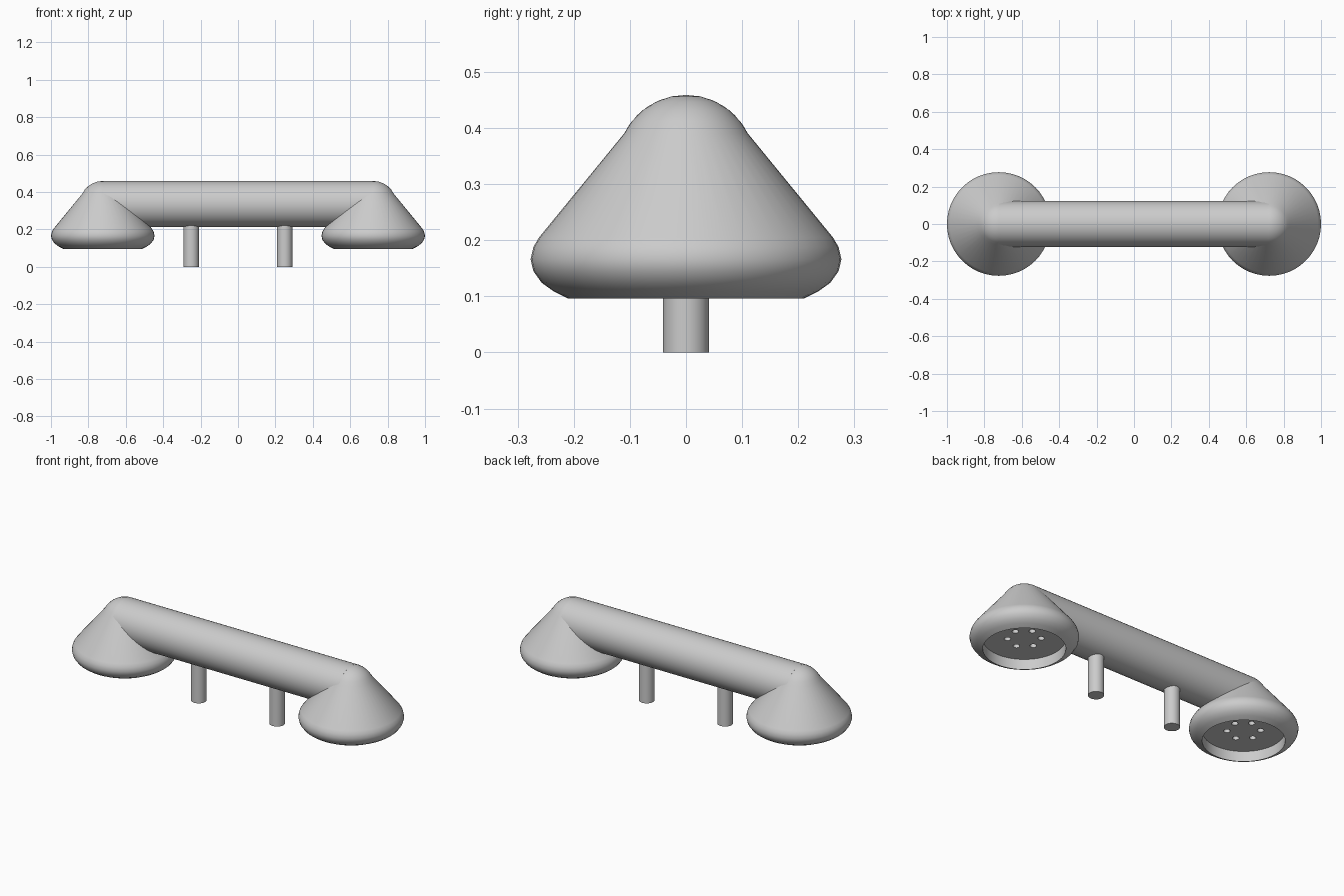
import bpy, bmesh
from math import sin, cos, pi, radians
from mathutils import Matrix, Vector

if "Cube" in bpy.data.objects:
    bpy.data.objects.remove(bpy.data.objects["Cube"], do_unlink=True)

HEAD_X = 0.723      # distance of each end piece from the middle
BAR_R = 0.123       # handle radius
BAR_Z = 0.336       # handle height
FLOOR_Z = 0.155     # recessed face of each end piece

grey = bpy.data.materials.new("plain grey")
grey.use_nodes = True
grey.diffuse_color = (0.6, 0.6, 0.6, 1)
grey.node_tree.nodes["Principled BSDF"].inputs["Base Color"].default_value = (0.6, 0.6, 0.6, 1)


def finish(bm, name):
    bmesh.ops.recalc_face_normals(bm, faces=bm.faces)
    mesh = bpy.data.meshes.new(name)
    bm.to_mesh(mesh)
    bm.free()
    mesh.materials.append(grey)
    obj = bpy.data.objects.new(name, mesh)
    bpy.context.collection.objects.link(obj)
    return obj


def smooth(obj):
    bpy.ops.object.select_all(action='DESELECT')
    obj.select_set(True)
    bpy.context.view_layer.objects.active = obj
    bpy.ops.object.shade_smooth_by_angle(angle=radians(35))


def add_cylinder(bm, radius, start, end, sides=32):
    start, end = Vector(start), Vector(end)
    axis = end - start
    turn = axis.to_track_quat('Z', 'Y').to_matrix().to_4x4()
    bmesh.ops.create_cone(bm, cap_ends=True, segments=sides, radius1=radius,
                          radius2=radius, depth=axis.length,
                          matrix=Matrix.Translation((start + end) / 2) @ turn)


def lathe(name, profile, steps=48):
    bm = bmesh.new()
    verts = [bm.verts.new((r, 0, z)) for r, z in profile]
    edges = [bm.edges.new(pair) for pair in zip(verts, verts[1:])]
    bmesh.ops.spin(bm, geom=verts + edges, cent=(0, 0, 0), axis=(0, 0, 1),
                   angle=2 * pi, steps=steps, use_duplicate=False)
    bmesh.ops.remove_doubles(bm, verts=bm.verts, dist=0.0001)
    return finish(bm, name)


# Domed cone with a rolled rim and a recessed underside
dome = [(BAR_R * cos(radians(a)), BAR_Z + BAR_R * sin(radians(a)))
        for a in (90, 77, 64, 51, 38, 26)]
dome[0] = (0, BAR_Z + BAR_R)
rim = [(0.262, 0.205), (0.272, 0.188), (0.277, 0.166), (0.272, 0.145),
       (0.257, 0.124), (0.236, 0.109), (0.21, 0.096)]
recess = [(0.21, FLOOR_Z), (0, FLOOR_Z)]

for side, x in (("left", HEAD_X), ("right", -HEAD_X)):
    head = lathe(side + "_end_piece", dome + rim + recess)
    head.location.x = x

    # Ring of six small holes in the recessed face
    bm = bmesh.new()
    for i in range(6):
        a = radians(18 + 60 * i)
        hx, hy = 0.085 * cos(a), 0.085 * sin(a)
        add_cylinder(bm, 0.017, (hx, hy, FLOOR_Z - 0.03), (hx, hy, FLOOR_Z + 0.05), 16)
    cutter = finish(bm, side + "_hole_cutter")
    cutter.location.x = x
    cutter.hide_render = True
    cut = head.modifiers.new("holes", 'BOOLEAN')
    cut.operation = 'DIFFERENCE'
    cut.solver = 'EXACT'
    cut.object = cutter

    # Bake the cut so that the cutter can go
    bpy.context.view_layer.update()
    bpy.ops.object.select_all(action='DESELECT')
    head.select_set(True)
    bpy.context.view_layer.objects.active = head
    bpy.ops.object.modifier_apply(modifier=cut.name)
    bpy.data.objects.remove(cutter, do_unlink=True)
    smooth(head)

    # Peg under the handle
    bm = bmesh.new()
    px = 0.25 if x > 0 else -0.25
    add_cylinder(bm, 0.041, (px, 0, 0), (px, 0, BAR_Z - 0.08))
    smooth(finish(bm, side + "_peg"))

# Handle bar between the end pieces
bm = bmesh.new()
add_cylinder(bm, BAR_R, (-HEAD_X, 0, BAR_Z), (HEAD_X, 0, BAR_Z))
smooth(finish(bm, "handle"))
